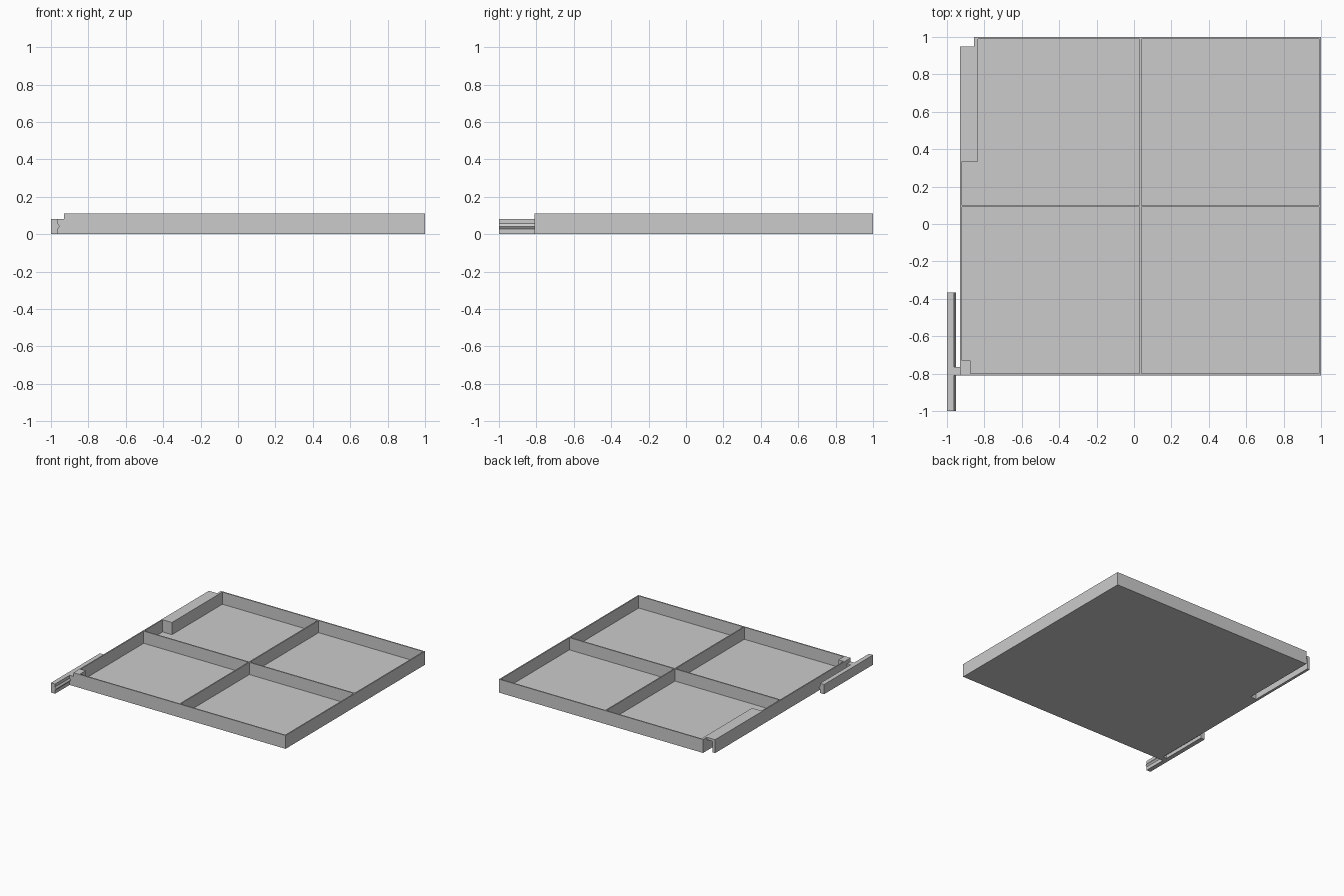
import bpy, bmesh

cube = bpy.data.objects.get("Cube")
if cube:
    bpy.data.objects.remove(cube)

grey = bpy.data.materials.new("plain_grey")
grey.use_nodes = True
colour = (0.6, 0.6, 0.6, 1)
grey.diffuse_color = colour
grey.node_tree.nodes["Principled BSDF"].inputs["Base Color"].default_value = colour


def prism(name, outline, start, end, axis="z"):
    """Extrude an XY outline along z, or an XZ outline along y."""
    place = (lambda a, b, d: (a, b, d)) if axis == "z" else (lambda a, b, d: (a, d, b))
    bm = bmesh.new()
    face = bm.faces.new([bm.verts.new(place(a, b, start)) for a, b in outline])
    moved = bmesh.ops.extrude_face_region(bm, geom=[face], use_keep_orig=True)["geom"]
    for v in moved:
        if isinstance(v, bmesh.types.BMVert):
            v.co["xyz".index(axis)] = end
    bmesh.ops.recalc_face_normals(bm, faces=bm.faces)
    mesh = bpy.data.meshes.new(name)
    bm.to_mesh(mesh)
    bm.free()
    mesh.materials.append(grey)
    obj = bpy.data.objects.new(name, mesh)
    bpy.context.collection.objects.link(obj)
    return obj


def box(name, x0, x1, y0, y1, height):
    return prism(name, [(x0, y0), (x1, y0), (x1, y1), (x0, y1)], 0, height)


LEFT, RIGHT, FRONT, BACK = -0.93, 1.0, -0.81, 1.0
H, T = 0.11, 0.01              # tray height and wall thickness
SLOT0, SLOT1 = 0.35, 0.95      # socket slot along y
INNER, BLOCK = -0.855, -0.835  # socket inner wall

# Floor, leaving the slot open underneath
prism("tray_floor", [(LEFT, FRONT), (RIGHT, FRONT), (RIGHT, BACK), (INNER, BACK),
                     (INNER, SLOT0), (LEFT, SLOT0)], 0, T)

# Outer walls
box("front_wall", LEFT, RIGHT, FRONT, FRONT + T, H)
box("back_wall", INNER, RIGHT, BACK - T, BACK, H)
box("left_wall", RIGHT - T, RIGHT, FRONT, BACK, H)
box("right_wall", LEFT, LEFT + T, FRONT, SLOT0, H)

# Crossing dividers
box("long_divider", 0.03, 0.04, FRONT + T, BACK - T, H)
box("cross_divider", LEFT + T, RIGHT - T, 0.09, 0.10, H)

# Socket: an upturned channel, a closed front end and the wall behind the notch
prism("socket_channel", [(LEFT, 0), (-0.908, 0), (-0.908, 0.09), (INNER, 0.09),
                         (INNER, 0), (BLOCK, 0), (BLOCK, H), (LEFT, H)],
      SLOT0, SLOT1, "y")
box("socket_end", LEFT, BLOCK, SLOT0 - 0.015, SLOT0, H)
box("socket_back_wall", INNER, BLOCK, SLOT1, BACK, H)

# Clip: corner block, neck and ridged rail
box("corner_block", LEFT, -0.875, FRONT, -0.73, H)
box("clip_neck", -0.97, LEFT, FRONT, -0.765, 0.08)
prism("clip_rail", [(-1, 0), (-0.963, 0), (-0.963, 0.028), (-0.953, 0.042),
                    (-0.963, 0.056), (-0.963, 0.08), (-1, 0.08)], -1, -0.365, "y")
